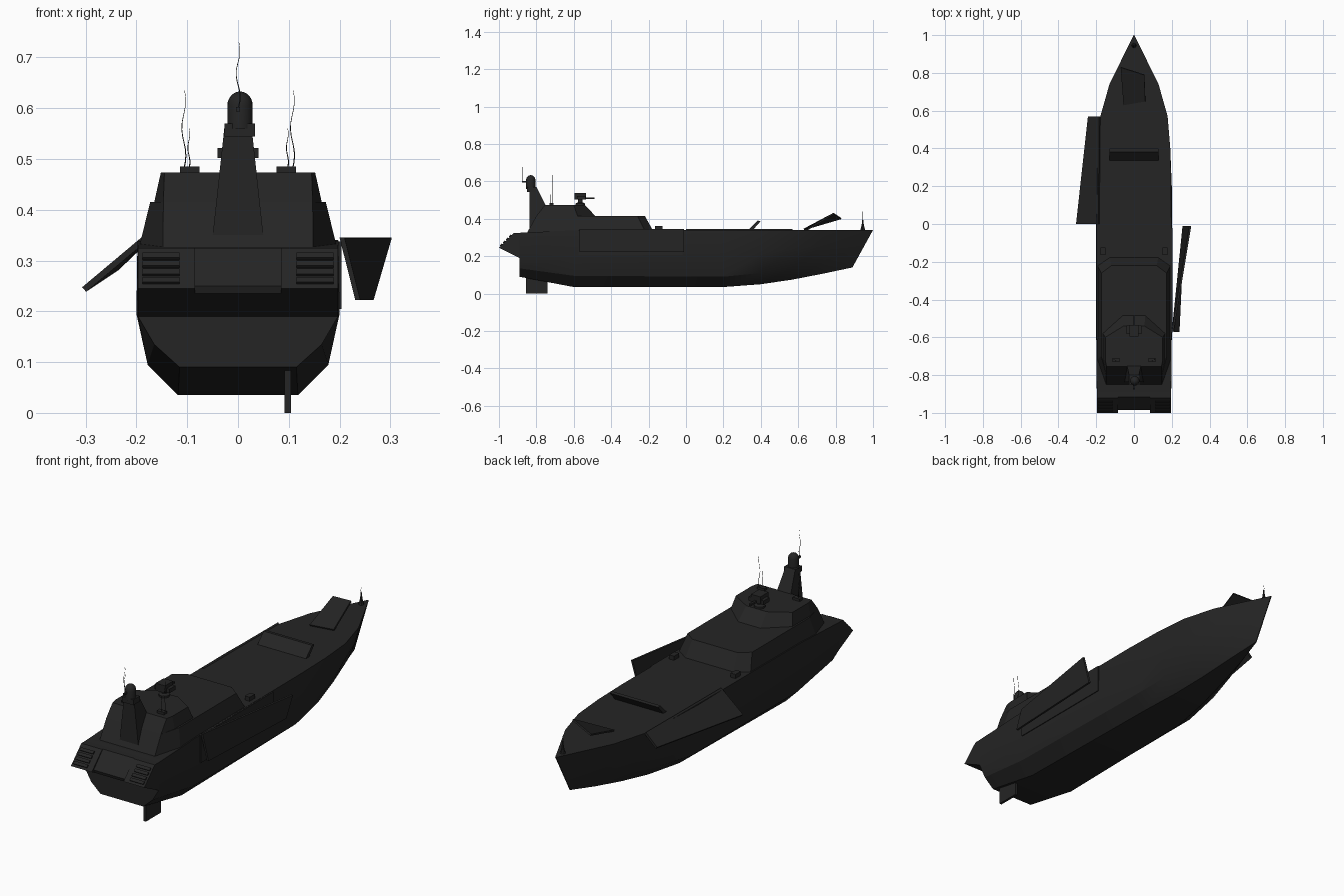
import bpy, bmesh, math
from mathutils import Vector

if "Cube" in bpy.data.objects:
    bpy.data.objects.remove(bpy.data.objects["Cube"])

black = bpy.data.materials.new("matte_black")
black.diffuse_color = (0.018, 0.018, 0.018, 1)
black.use_nodes = True
black.node_tree.nodes["Principled BSDF"].inputs["Base Color"].default_value = black.diffuse_color


def add(name, verts, faces, smooth=None):
    me = bpy.data.meshes.new(name)
    me.from_pydata([tuple(v) for v in verts], [], faces)
    bm = bmesh.new()
    bm.from_mesh(me)
    bmesh.ops.remove_doubles(bm, verts=bm.verts, dist=1e-5)
    bmesh.ops.recalc_face_normals(bm, faces=bm.faces)
    bm.to_mesh(me)
    bm.free()
    me.materials.append(black)
    ob = bpy.data.objects.new(name, me)
    bpy.context.collection.objects.link(ob)
    if smooth:
        bpy.ops.object.select_all(action='DESELECT')
        bpy.context.view_layer.objects.active = ob
        ob.select_set(True)
        bpy.ops.object.shade_smooth_by_angle(angle=math.radians(smooth))
    return ob


def loft(name, rings, smooth=None):
    """Skin closed rings of equal length and cap both ends."""
    n = len(rings[0])
    faces = [(k*n+i, k*n+(i+1) % n, (k+1)*n+(i+1) % n, (k+1)*n+i)
             for k in range(len(rings)-1) for i in range(n)]
    faces += [tuple(range(n)), tuple(range((len(rings)-1)*n, len(rings)*n))]
    return add(name, [v for r in rings for v in r], faces, smooth)


def house(name, low, z0, high, z1):
    """Tapered block from half plan outlines mirrored in x."""
    ring = lambda p, z: [(x, y, z) for x, y in p] + [(-x, y, z) for x, y in reversed(p)]
    return loft(name, [ring(low, z0), ring(high, z1)])


def extrude_x(name, profile, x0, x1):
    return loft(name, [[(x, y, z) for y, z in profile] for x in (x0, x1)])


def box(name, x, y, z, sx, sy, sz):
    a, b = y-sy/2, y+sy/2
    c, d = z-sz/2, z+sz/2
    return extrude_x(name, [(a, c), (b, c), (b, d), (a, d)], x-sx/2, x+sx/2)


def plate(name, corners, t):
    """Thin panel through the given corners, thickened along its normal."""
    p = [Vector(c) for c in corners]
    n = (p[2]-p[0]).cross(p[3]-p[1]).normalized()*t/2
    return loft(name, [[v+n for v in p], [v-n for v in p]])


def lathe(name, cx, cy, profile, n=20):
    rings = [[(cx+r*math.cos(2*math.pi*i/n), cy+r*math.sin(2*math.pi*i/n), z)
              for i in range(n)] for r, z in profile]
    return loft(name, rings, 35)


def whip(name, x, y, z0, z1, amp=0.004, r=0.0016):
    rings = []
    for k in range(13):
        t = k/12
        px, rr = x+amp*math.sin(t*9), r*(1-0.7*t)
        rings.append([(px+rr*math.cos(a), y+rr*math.sin(a), z0+(z1-z0)*t)
                      for a in (0, 2.094, 4.189)])
    return loft(name, rings)


# Hull: y, then half width and height of bottom, chine, knuckle, deck edge
stations = [
    (-0.89, .115, .09, .165, .135, .197, .19, .197, .325),
    (-0.60, .118, .035, .178, .095, .20, .195, .198, .338),
    (0.20, .105, .035, .172, .09, .20, .20, .197, .34),
    (0.40, .08, .05, .148, .11, .187, .215, .192, .34),
    (0.57, .055, .075, .115, .14, .162, .24, .178, .34),
    (0.74, .03, .108, .072, .17, .11, .26, .13, .34),
    (0.89, .002, .14, .002, .19, .002, .27, .002, .34)]
rings = []
for s in stations:
    half = [(s[i], s[0] + (0.55*(s[i+1]-.14) if s[0] > .8 else 0), s[i+1])
            for i in (1, 3, 5, 7)]
    rings.append(half + [(-x, y, z) for x, y, z in reversed(half)])
loft("hull", rings, 25)

# Stern overhang with a shallow notch in the middle
for s in (-1, 1):
    extrude_x("stern_overhang", [(-.88, .19), (-.89, .19), (-1, .245), (-.92, .325), (-.88, .325)],
              s*.085, s*.197)
    # exhaust louvres
    for k in range(4):
        y, z = -.99+k*.016, .258+k*.016
        extrude_x("exhaust_louvre", [(y-.006, z), (y, z-.006), (y+.01, z+.004), (y+.004, z+.01)],
                  s*.115, s*.188)
extrude_x("stern_centre", [(-.88, .19), (-.89, .19), (-.98, .235), (-.985, .25), (-.915, .325), (-.88, .325)],
          -.085, .085)

# Rudder
extrude_x("rudder", [(-.855, 0), (-.74, 0), (-.74, .09), (-.855, .11)], .092, .104)

# Two deckhouse tiers
house("lower_deckhouse", [(.13, -.17), (.195, -.215), (.195, -.72), (.148, -.85)], .325,
      [(.12, -.22), (.173, -.26), (.173, -.70), (.147, -.80)], .415)
house("upper_deckhouse", [(.06, -.485), (.165, -.58), (.165, -.72), (.147, -.80)], .415,
      [(.055, -.54), (.152, -.60), (.152, -.72), (.145, -.755)], .473)

# Mast, collar and radar dome
house("mast", [(.052, -.68), (.052, -.836)], .33, [(.026, -.80), (.026, -.836)], .57)
box("mast_collar", .003, -.825, .557, .06, .05, .026)
lathe("radar_dome", .004, -.83, [(.025, .56), (.025, .605)] +
      [(.025*math.cos(a*math.pi/12), .605+.028*math.sin(a*math.pi/12)) for a in range(1, 6)] + [(.001, .633)])
box("mast_bracket", .0, -.862, .598, .008, .03, .008)
whip("mast_antenna", 0, -.872, .6, .73)

# Deck weapon mount on the upper tier
lathe("mount_base", 0, -.565, [(.025, .47), (.025, .482), (.012, .488), (.012, .51)], 12)
box("mount_head", 0, -.565, .521, .05, .062, .036)
box("mount_barrel", 0, -.52, .51, .01, .06, .01)
for s in (-1, 1):
    box("mount_side_pod", s*.032, -.56, .512, .016, .045, .02)

# Whip antennas on roof boxes, and bow staff
for s in (-1, 1):
    box("antenna_box", s*.095, -.72, .478, .038, .022, .014)
    whip("tall_antenna", s*.107, -.715, .48, .635)
    whip("short_antenna", s*.097, -.725, .48, .56, .002)
    box("deck_fitting", s*.165, -.145, .35, .026, .04, .02)
lathe("bow_staff_base", 0, .945, [(.014, .335), (.006, .365), (.002, .40)], 8)
whip("bow_staff", 0, .945, .37, .44, .002)

# Raised foredeck hatches
plate("bow_hatch", [(-.055, .63, .343), (.06, .65, .343), (.055, .79, .428), (-.07, .83, .402)], .008)
extrude_x("deck_hatch", [(.335, .343), (.36, .343), (.40, .388), (.382, .39)], -.13, .13)

# Opened side doors
plate("left_door", [(-.185, 0, .342), (-.18, .57, .342), (-.24, .57, .285), (-.303, 0, .243)], .012)
plate("right_door", [(.205, -.57, .345), (.298, -.01, .345), (.262, -.01, .222), (.236, -.57, .222)], .01)

# Panel outline in the right side, under the door
extrude_x("right_side_panel", [(-.575, .205), (-.02, .205), (-.02, .338), (-.575, .338)], .194, .204)
